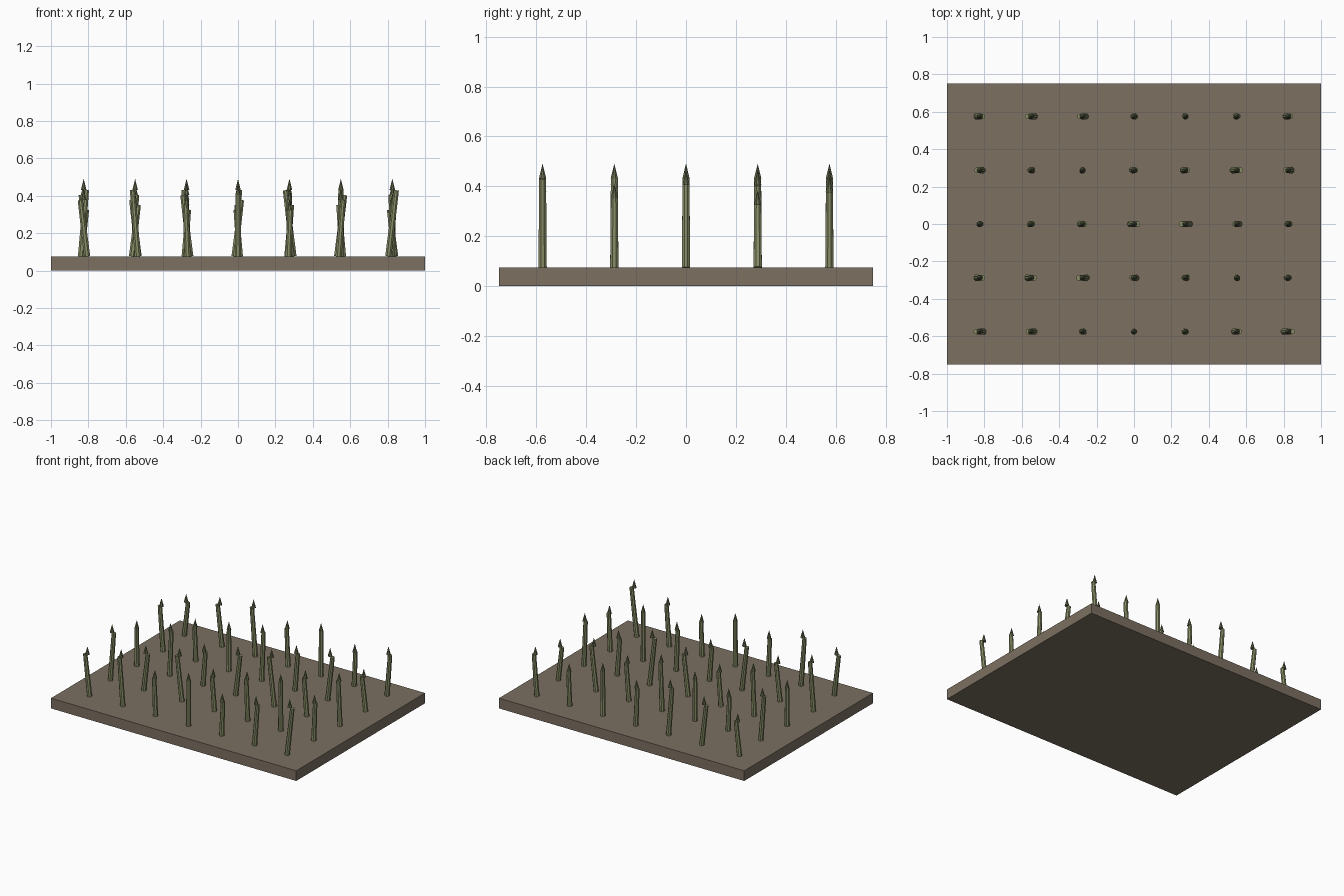
import bpy
import bmesh
from math import pi
from mathutils import Matrix

cube = bpy.data.objects.get("Cube")
if cube:
    bpy.data.objects.remove(cube, do_unlink=True)


def material(name, rgb):
    mat = bpy.data.materials.new(name)
    mat.use_nodes = True
    color = (*rgb, 1)
    mat.diffuse_color = color
    mat.node_tree.nodes["Principled BSDF"].inputs["Base Color"].default_value = color
    return mat


def add_object(name, bm, mat):
    mesh = bpy.data.meshes.new(name)
    bm.to_mesh(mesh)
    bm.free()
    mesh.materials.append(mat)
    obj = bpy.data.objects.new(name, mesh)
    bpy.context.scene.collection.objects.link(obj)
    return obj


earth = material("earth brown", (0.20, 0.16, 0.12))
wood = material("olive wood", (0.26, 0.28, 0.14))
dark_wood = material("dark olive tip", (0.13, 0.15, 0.075))

BASE_H = 0.075
SIDES = 8
TIP_H = 0.06

# Ground slab
bm = bmesh.new()
bmesh.ops.create_cube(bm, size=1, matrix=Matrix.Translation((0, 0, BASE_H / 2))
                      @ Matrix.Diagonal((2, 1.5, BASE_H, 1)))
add_object("ground_slab", bm, earth)

# Grid of leaning stakes, each with an upright pointed tip
shafts, tips = bmesh.new(), bmesh.new()
turn = Matrix.Rotation(pi / SIDES, 4, "Z")
for row in range(5):
    for col in range(7):
        x, y = (col - 3) * 0.275, (row - 2) * 0.2875
        height = 0.25 + 0.0265 * ((2 * col + 2 * row + 2) % 5)
        lean = 0.04 * ((col + 5 * row) % 7 - 3)
        place = Matrix.Translation((x, y, BASE_H + height / 2))
        bmesh.ops.create_cone(shafts, cap_ends=True, segments=SIDES,
                              radius1=0.018, radius2=0.015, depth=height,
                              matrix=place @ Matrix.Rotation(lean, 4, "Y") @ turn)
        place = Matrix.Translation((x, y, BASE_H + height + TIP_H / 2))
        bmesh.ops.create_cone(tips, cap_ends=True, segments=SIDES,
                              radius1=0.016, radius2=0, depth=TIP_H,
                              matrix=place @ turn)
bmesh.ops.remove_doubles(tips, verts=tips.verts, dist=0.0001)
add_object("stake_shafts", shafts, wood)
add_object("stake_tips", tips, dark_wood)
